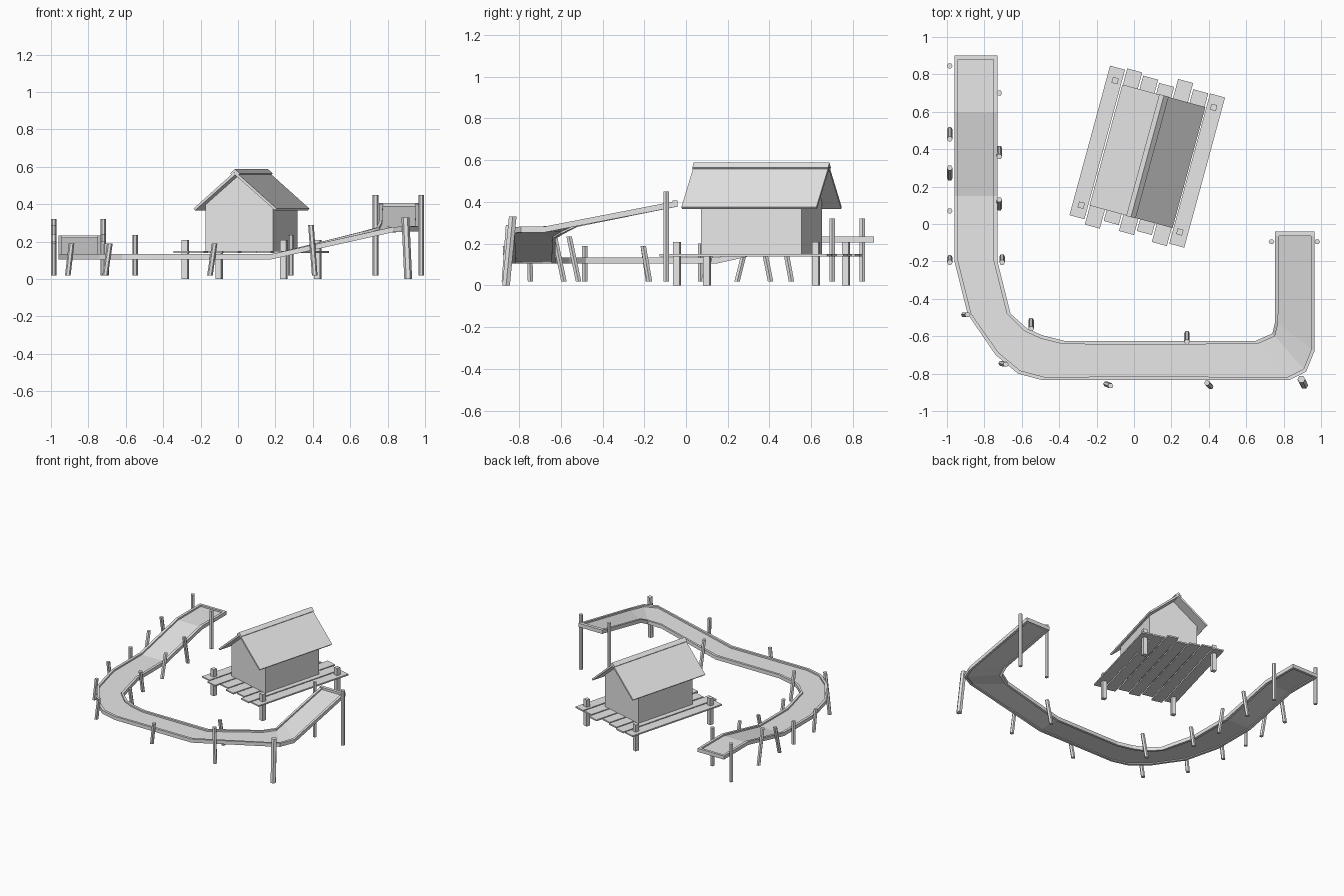
import bpy, bmesh, math
from mathutils import Vector, Matrix

if "Cube" in bpy.data.objects:
    bpy.data.objects.remove(bpy.data.objects["Cube"])

wood = bpy.data.materials.new("weathered_grey")
wood.diffuse_color = (0.8, 0.8, 0.8, 1)
wood.use_nodes = True
wood.node_tree.nodes["Principled BSDF"].inputs["Base Color"].default_value = wood.diffuse_color


def finish(name, bm, matrix=None):
    bmesh.ops.recalc_face_normals(bm, faces=bm.faces[:])
    me = bpy.data.meshes.new(name)
    bm.to_mesh(me)
    bm.free()
    me.materials.append(wood)
    ob = bpy.data.objects.new(name, me)
    bpy.context.collection.objects.link(ob)
    if matrix:
        ob.matrix_world = matrix
    return ob


def box(bm, x0, x1, y0, y1, z0, z1):
    m = Matrix.Translation(((x0 + x1) / 2, (y0 + y1) / 2, (z0 + z1) / 2))
    bmesh.ops.create_cube(bm, size=1, matrix=m @ Matrix.Diagonal((x1 - x0, y1 - y0, z1 - z0, 1)))


def loft(bm, rings):
    """Skin closed rings of points and cap both ends."""
    vs = [[bm.verts.new(p) for p in r] for r in rings]
    n = len(vs[0])
    for a, b in zip(vs, vs[1:]):
        for i in range(n):
            j = (i + 1) % n
            bm.faces.new((a[i], a[j], b[j], b[i]))
    bm.faces.new(vs[0])
    bm.faces.new(vs[-1])


# Walkway stations: outer edge and inner edge (x, y, z)
stations = [
    ((-.96, .9, .22), (-.73, .9, .22)),
    ((-.96, .6, .22), (-.73, .6, .22)),
    ((-.96, .15, .12), (-.73, .15, .12)),
    ((-.96, -.2, .12), (-.73, -.2, .12)),
    ((-.89, -.48, .12), (-.66, -.48, .12)),
    ((-.74, -.7, .12), (-.57, -.56, .12)),
    ((-.62, -.8, .12), (-.49, -.595, .12)),
    ((-.49, -.835, .12), (-.37, -.625, .12)),
    ((.18, -.835, .12), (.18, -.625, .12)),
    ((.83, -.835, .265), (.65, -.625, .237)),
    ((.92, -.79, .268), (.74, -.585, .262)),
    ((.965, -.68, .268), (.755, -.52, .295)),
    ((.965, -.04, .392), (.755, -.04, .392)),
]
stations = [(Vector(o), Vector(i)) for o, i in stations]


def strip(name, w0, w1, z0, z1):
    """Sweep a rectangle between two distances measured across the walkway."""
    bm = bmesh.new()
    rings = []
    for o, i in stations:
        d = (i - o).normalized()
        width = (i - o).length
        a = o + d * (w0 if w0 >= 0 else width + w0)
        b = o + d * (w1 if w1 > 0 else width + w1)
        rings.append([p + Vector((0, 0, z)) for p, z in ((a, z0), (b, z0), (b, z1), (a, z1))])
    loft(bm, rings)
    return finish(name, bm)


strip("walkway_deck", .01, -.01, -.006, .002)
strip("walkway_outer_rail", 0, .02, -.014, .014)
strip("walkway_inner_rail", -.02, 0, -.014, .014)

# Cross rails closing both walkway ends
bm = bmesh.new()
box(bm, -.96, -.73, .88, .9, .206, .234)
box(bm, .755, .965, -.065, -.04, .376, .406)
finish("walkway_end_rails", bm)

# Walkway posts: foot x, y, z then head x, y, z
posts = [
    (-.985, .845, .02, -.985, .845, .32),
    (-.985, .505, .02, -.985, .455, .29),
    (-.985, .245, .02, -.985, .30, .24),
    (-.985, .07, .02, -.985, .07, .20),
    (-.985, -.18, .02, -.985, -.205, .19),
    (-.91, -.485, .02, -.89, -.485, .19),
    (-.71, -.745, .02, -.685, -.75, .19),
    (-.72, .7, .02, -.72, .7, .32),
    (-.72, .405, .02, -.72, .36, .24),
    (-.72, .085, .02, -.72, .13, .20),
    (-.705, -.175, .02, -.705, -.205, .19),
    (-.55, -.515, .02, -.55, -.56, .235),
    (-.15, -.855, .02, -.125, -.865, .19),
    (.41, -.87, .02, .39, -.85, .29),
    (.283, -.585, .02, .283, -.63, .235),
    (.91, -.862, 0, .895, -.83, .33),
    (.735, -.095, .02, .735, -.095, .45),
    (.98, -.095, .02, .98, -.095, .45),
]
for k, p in enumerate(posts):
    foot, head = Vector(p[:3]), Vector(p[3:])
    r = .021 if k == 15 else .015
    bm = bmesh.new()
    loft(bm, [[c + Vector((r * math.cos(a), r * math.sin(a), 0))
               for a in (math.tau * i / 6 for i in range(6))] for c in (foot, head)])
    finish("walkway_post", bm)

# Hut frame, turned on the ground
hut = Matrix.Translation((.072, .362, 0)) @ Matrix.Rotation(math.radians(-15.2), 4, 'Z')

# Platform planks with uneven ends
ends = [(-.413, .415), (-.44, .425), (-.395, .41), (-.425, .395),
        (-.40, .442), (-.436, .41), (-.42, .412)]
bm = bmesh.new()
for k, (v0, v1) in enumerate(ends):
    u = -.32 + .0925 * k
    box(bm, u, u + .083, v0, v1, .14, .151)
finish("platform_planks", bm, hut)

# Square platform posts
bm = bmesh.new()
for su in (-1, 1):
    for sv in (-1, 1):
        u, v = su * .273, sv * .345
        box(bm, u - .016, u + .016, v - .016, v + .016, 0, .208)
finish("platform_posts", bm, hut)

# Hut walls with gables
profile = [(-.187, .15), (.187, .15), (.187, .40), (0, .56), (-.187, .40)]
bm = bmesh.new()
loft(bm, [[(u, v, z) for u, z in profile] for v in (-.25, .25)])
finish("hut_walls", bm, hut)


def gable(name, half, z_eave, z_top, thick, length):
    prof = [(-half, z_eave), (0, z_top), (half, z_eave),
            (half - thick * .6, z_eave - thick * .7), (0, z_top - thick * 1.35), (-half + thick * .6, z_eave - thick * .7)]
    bm = bmesh.new()
    loft(bm, [[(u, v, z) for u, z in prof] for v in (-length, length)])
    finish(name, bm, hut)


gable("hut_roof", .23, .377, .576, .014, .335)
gable("roof_ridge_cap", .026, .565, .588, .012, .337)
